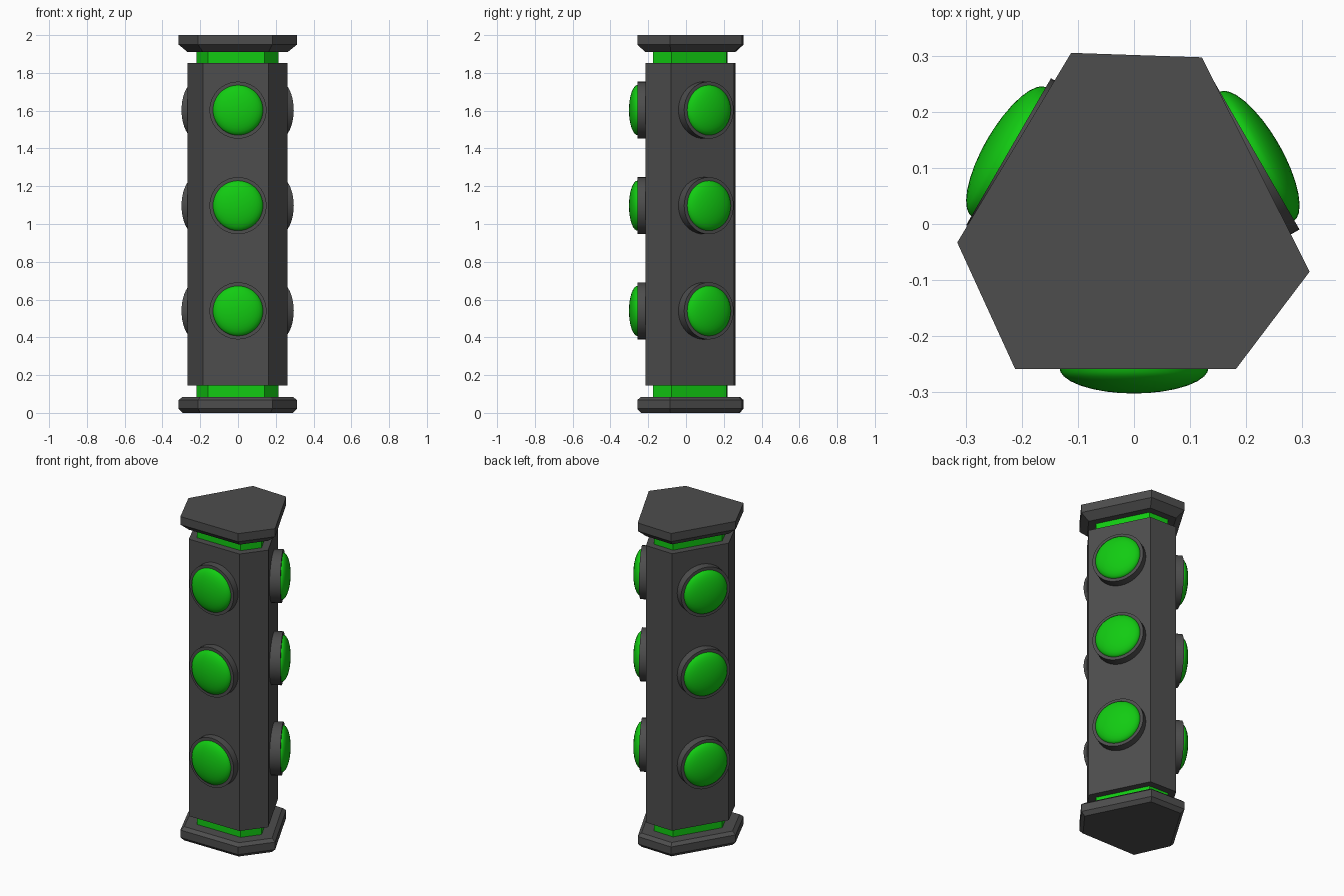
import bpy, bmesh, math
from mathutils import Vector, Matrix

if "Cube" in bpy.data.objects:
    bpy.data.objects.remove(bpy.data.objects["Cube"])

# Irregular six-sided footprint of the caps (counter-clockwise)
HEX = [Vector(p) for p in [(0.313, -0.085), (0.121, 0.297), (-0.112, 0.305),
                           (-0.315, -0.033), (-0.212, -0.258), (0.182, -0.258)]]


def material(name, rgb):
    m = bpy.data.materials.new(name)
    m.diffuse_color = (*rgb, 1)
    m.use_nodes = True
    m.node_tree.nodes["Principled BSDF"].inputs["Base Color"].default_value = m.diffuse_color
    return m


dark = material("dark_grey", (0.075, 0.075, 0.075))
green = material("green", (0.006, 0.6, 0.006))


def inset(d):
    """Footprint with every side moved inward by d."""
    out = []
    for i, p in enumerate(HEX):
        e1 = (p - HEX[i - 1]).normalized()
        e2 = (HEX[(i + 1) % 6] - p).normalized()
        n1, n2 = Vector((e1.y, -e1.x)), Vector((e2.y, -e2.x))
        out.append(p - (n1 + n2) * d / (1 + n1.dot(n2)))
    return out


def finish(bm, name, mat, smooth=False):
    bmesh.ops.recalc_face_normals(bm, faces=bm.faces)
    me = bpy.data.meshes.new(name)
    bm.to_mesh(me)
    bm.free()
    me.materials.append(mat)
    ob = bpy.data.objects.new(name, me)
    bpy.context.collection.objects.link(ob)
    if smooth:
        bpy.ops.object.select_all(action='DESELECT')
        ob.select_set(True)
        bpy.context.view_layer.objects.active = ob
        bpy.ops.object.shade_smooth_by_angle(angle=math.radians(35))
    return ob


def loft(bm, rings):
    rows = [[bm.verts.new(p) for p in r] for r in rings]
    n = len(rows[0])
    for a, b in zip(rows, rows[1:]):
        for i in range(n):
            j = (i + 1) % n
            bm.faces.new((a[i], a[j], b[j], b[i]))
    bm.faces.new(rows[0])
    bm.faces.new(rows[-1])


def prism(name, mat, levels):
    """Stack of footprints given as (z, inset)."""
    bm = bmesh.new()
    loft(bm, [[(p.x, p.y, z) for p in inset(d)] for z, d in levels])
    finish(bm, name, mat)


def lathe(name, mat, profile, place):
    """Round part from (radius, height), moved into place."""
    bm = bmesh.new()
    n = 40
    loft(bm, [[(r * math.cos(2 * math.pi * i / n), r * math.sin(2 * math.pi * i / n), h)
               for i in range(n)] for r, h in profile])
    bm.transform(place)
    finish(bm, name, mat, True)


# Column and caps
prism("base_cap", dark, [(0.0, 0.02), (0.022, 0), (0.068, 0), (0.085, 0.02)])
prism("glowing_core", green, [(0.08, 0.084), (1.92, 0.084)])
prism("column_body", dark, [(0.145, 0.043), (1.852, 0.043)])
prism("top_cap", dark, [(1.91, 0.043), (1.95, 0), (2.0, 0)])

# Three columns of round lamps, a third of a turn apart
ring = [(0.151, 0.16), (0.151, 0.258), (0.13, 0.258)]
dome = [(0.133 * math.cos(a), 0.256 + 0.046 * math.sin(a))
        for a in [math.radians(x) for x in (0, 10, 20, 32, 44, 56, 68, 78, 87)]]
for side, turn, shift in [("front", 0, (0, 0)), ("right", 120, (-0.004, -0.008)), ("left", -120, (0, 0))]:
    for k, z in enumerate((0.54, 1.097, 1.603)):
        place = (Matrix.Translation((*shift, z)) @ Matrix.Rotation(math.radians(turn), 4, 'Z')
                 @ Matrix.Rotation(math.radians(90), 4, 'X'))
        lathe(f"{side}_lamp_ring_{k + 1}", dark, ring, place)
        lathe(f"{side}_lamp_dome_{k + 1}", green, dome, place)
